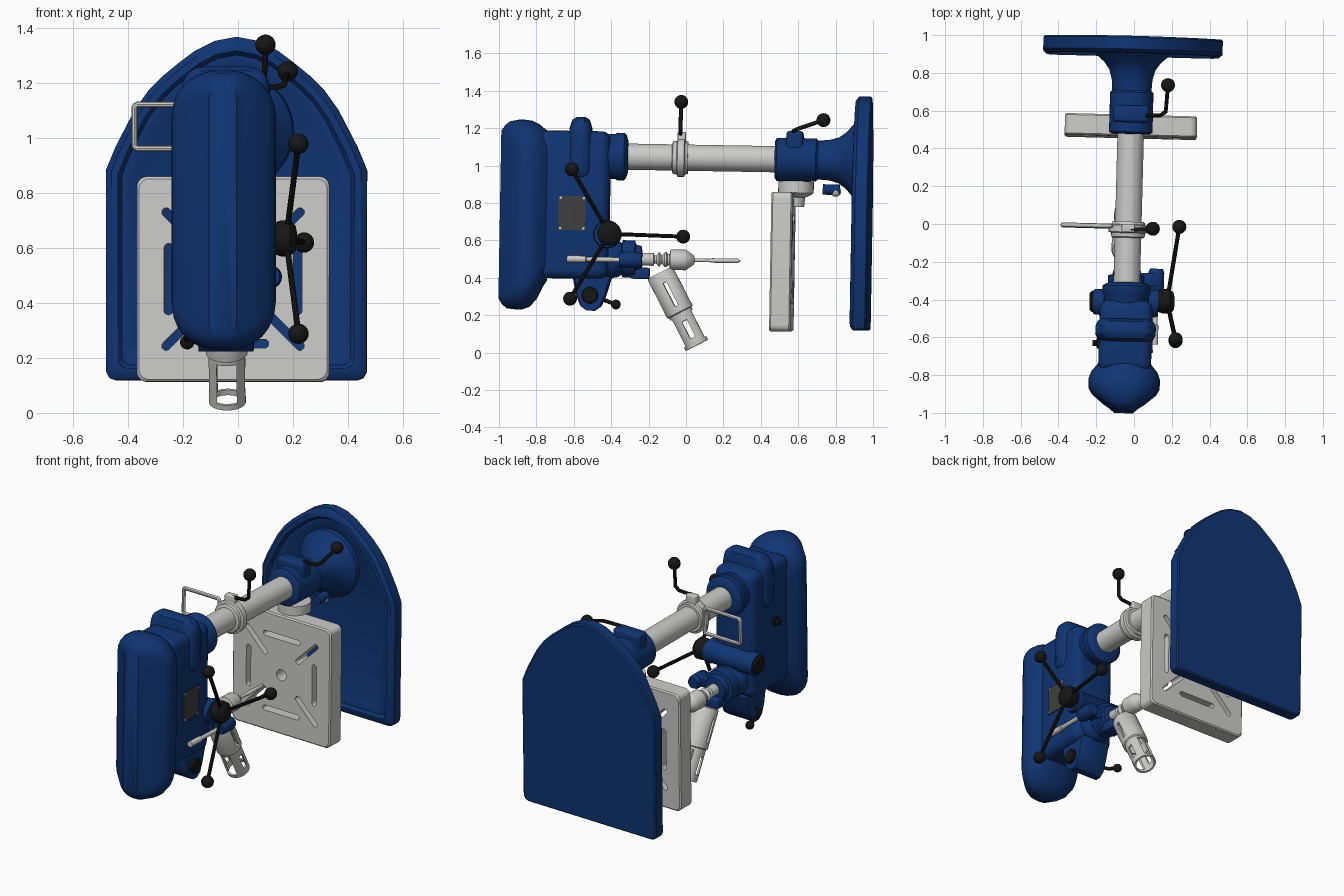
import bpy, bmesh, math
from mathutils import Matrix, Vector

if "Cube" in bpy.data.objects:
    bpy.data.objects.remove(bpy.data.objects["Cube"])


def material(name, rgb):
    m = bpy.data.materials.new(name)
    m.use_nodes = True
    m.diffuse_color = (*rgb, 1)
    m.node_tree.nodes["Principled BSDF"].inputs["Base Color"].default_value = (*rgb, 1)
    return m


BLUE = material("blue paint", (0.005, 0.035, 0.17))
GREY = material("light grey metal", (0.6, 0.6, 0.59))
BLACK = material("black plastic", (0.008, 0.008, 0.008))
DARK = material("dark plate", (0.05, 0.05, 0.05))
parts = []


def add(name, bm, mat):
    bmesh.ops.recalc_face_normals(bm, faces=bm.faces)
    me = bpy.data.meshes.new(name)
    bm.to_mesh(me)
    bm.free()
    me.materials.append(mat)
    ob = bpy.data.objects.new(name, me)
    bpy.context.collection.objects.link(ob)
    parts.append(ob)
    return ob


def skin(name, rings, mat):
    """Surface through equal rings of points, capped at both ends."""
    bm = bmesh.new()
    rows = [[bm.verts.new(p) for p in ring] for ring in rings]
    n = len(rows[0])
    for a, b in zip(rows, rows[1:]):
        for i in range(n):
            bm.faces.new((a[i], a[(i + 1) % n], b[(i + 1) % n], b[i]))
    bm.faces.new(rows[0])
    bm.faces.new(rows[-1])
    return add(name, bm, mat)


def lathe(name, profile, origin, axis, mat, n=32):
    """Turned part: profile holds (distance along axis, radius)."""
    turn = Vector(axis).to_track_quat("Z", "Y")
    angles = [math.tau * i / n for i in range(n)]
    return skin(name, [[Vector(origin) + turn @ Vector((r * math.cos(a), r * math.sin(a), t))
                        for a in angles] for t, r in profile], mat)


def rounded(y, hw, zb, zt, r):
    """Rounded rectangle ring in the xz plane."""
    ring = []
    for q, (sx, z) in enumerate([(1, zt - r), (-1, zt - r), (-1, zb + r), (1, zb + r)]):
        for k in range(7):
            a = math.pi / 2 * (q + k / 6)
            ring.append((sx * (hw - r) + r * math.cos(a), y, z + r * math.sin(a)))
    return ring


def box(name, centre, half, bevel, mat):
    bm = bmesh.new()
    bmesh.ops.create_cube(bm, size=2)
    bmesh.ops.scale(bm, vec=half, verts=bm.verts)
    bmesh.ops.translate(bm, vec=centre, verts=bm.verts)
    if bevel:
        bmesh.ops.bevel(bm, geom=bm.edges[:], offset=bevel, segments=4, profile=0.5, affect="EDGES")
    return add(name, bm, mat)


def ball(name, centre, r, mat):
    bm = bmesh.new()
    bmesh.ops.create_uvsphere(bm, u_segments=20, v_segments=12, radius=r)
    bmesh.ops.translate(bm, vec=centre, verts=bm.verts)
    return add(name, bm, mat)


def rod(name, points, r, mat, closed=False):
    cu = bpy.data.curves.new(name, "CURVE")
    cu.dimensions = "3D"
    cu.bevel_depth, cu.bevel_resolution, cu.use_fill_caps = r, 3, True
    sp = cu.splines.new("POLY")
    sp.points.add(len(points) - 1)
    for p, co in zip(sp.points, points):
        p.co = (*co, 1)
    sp.use_cyclic_u = closed
    cu.materials.append(mat)
    ob = bpy.data.objects.new(name, cu)
    bpy.context.collection.objects.link(ob)
    parts.append(ob)


def cut(target, cutters):
    bpy.context.view_layer.objects.active = target
    for c in cutters:
        m = target.modifiers.new("cut", "BOOLEAN")
        m.operation, m.object, m.solver = "DIFFERENCE", c, "EXACT"
        bpy.ops.object.modifier_apply(modifier=m.name)
        parts.remove(c)
        bpy.data.objects.remove(c)


Y = (0, 1, 0)
AXIS = (0, 0, 1.042)       # column axis
QUILL = (0, 0, 0.495)      # spindle axis

# Arched base plate with stepped rim
side = [(0.44, .135), (0.462, .143), (0.474, .165), (0.475, .9), (0.44, .985), (0.37, 1.12),
        (0.32, 1.19), (0.265, 1.245), (0.21, 1.29), (0.15, 1.335), (0.08, 1.37)]
outline = side + [(0, 1.385)] + [(-x, z) for x, z in reversed(side)]
plate = [[(x * (1 - d / .475), y, .7 + (z - .7) * (1 - d / .6)) for x, z in outline]
         for y, d in [(.985, .008), (.977, 0), (.915, 0), (.897, .02), (.895, .045),
                      (.915, .058), (.915, .09), (.925, .105)]]
skin("base_plate", plate, BLUE)
lathe("base_flange", [(.47, .1), (.48, .115), (.69, .115), (.7, .104), (.76, .108), (.81, .122),
                      (.85, .15), (.88, .185), (.9, .205), (.93, .21)], AXIS, Y, BLUE, 40)
box("base_clamp", (0, .575, 1.14), (.095, .045, .055), .02, BLUE)
lathe("base_screw", [(0, .028), (.09, .028)], (.05, .73, .885), Y, BLUE, 16)
ball("base_screw_tip", (.05, .8, .875), .028, GREY)

# Column with clamp collar and loop handle
lathe("column", [(-.5, .07), (.6, .07)], AXIS, Y, GREY, 40)
lathe("column_collar", [(-.08, .078), (-.075, .088), (-.055, .09), (-.05, .103), (-.015, .103),
                        (-.01, .09), (.005, .086)], AXIS, Y, GREY)
box("collar_ear", (0, -.03, 1.15), (.035, .022, .03), .006, GREY)
loop = [(sx * .115 + dx * sx - .22, -.02, 1.042 + sz * .068 + dz * sz) for sx, sz, seq in
        [(1, 1, 0), (-1, 1, 1), (-1, -1, 0), (1, -1, 1)]
        for dx, dz in ([(.012, 0), (.008, .008), (0, .012)][::-1 if seq else 1])]
rod("loop_handle", loop, .012, GREY, True)

# Table with through slots
table = skin("table", [rounded(y, hw, .495 - .023 - hw, .495 + .023 + hw, .035) for y, hw in
                       [(.463, .342), (.471, .35), (.568, .35), (.576, .342)]], GREY)
slots = [lathe("slot_cutter", [(.3, .035), (.7, .035)], QUILL, Y, GREY)]
for k in range(8):
    diagonal = k % 2
    half = .105 if diagonal else .13
    s = skin("slot_cutter", [rounded(y, .016, -half, half, .0155) for y in (.3, .7)], GREY)
    out = .255 if diagonal else .235
    turn = Matrix.Rotation(k * math.pi / 4, 4, "Y")
    place = Matrix.Translation((0, 0, out))
    if not diagonal:
        place = place @ Matrix.Rotation(math.pi / 2, 4, "Y")
    s.data.transform(Matrix.Translation(QUILL) @ turn @ place)
    slots.append(s)
cut(table, slots)
lathe("table_mount", [(0, .045), (.05, .05), (.06, .075), (.075, .095), (.135, .095)],
      (0, .585, .79), (0, 0, 1), GREY)

# Head: front cover, body, column sleeve and rib
skin("front_cover", [rounded(y, hw, zb, zt, hw * .85) for y, hw, zb, zt in
                     [(-.995, .05, .27, 1.17), (-.975, .072, .24, 1.2), (-.95, .11, .22, 1.22),
                      (-.9, .17, .215, 1.23), (-.87, .187, .215, 1.23), (-.83, .19, .23, 1.225),
                      (-.79, .175, .275, 1.205), (-.76, .15, .34, 1.18), (-.74, .135, .37, 1.17)]], BLUE)
box("head_body", (0, -.6, .78), (.14, .19, .395), .05, BLUE)
lathe("column_sleeve", [(-.5, .12), (-.385, .12), (-.375, .127), (-.335, .127), (-.325, .115),
                        (-.315, .085)], AXIS, Y, BLUE, 40)
skin("head_rib", [rounded(y, hw, .9, zt, .08) for y, hw, zt in
                  [(-.63, .13, 1.19), (-.615, .148, 1.235), (-.59, .16, 1.25), (-.55, .16, 1.25),
                   (-.525, .148, 1.235), (-.51, .13, 1.19)]], BLUE)

# Label plate with corner screws
box("label_plate", (.1415, -.607, .735), (.004, .072, .091), 0, DARK)
for sy in (-1, 1):
    for sz in (-1, 1):
        lathe("label_screw", [(0, .007), (.006, .007)],
              (.142, -.607 + sy * .062, .735 + sz * .081), (1, 0, 0), GREY, 10)

# Quill housing, spindle, chuck and bit
lathe("quill_housing", [(-.75, .105), (-.4, .105), (-.36, .098), (-.34, .085), (-.335, .1),
                        (-.27, .1), (-.265, .078), (-.235, .07), (-.23, .04)], QUILL, Y, BLUE)
lathe("spindle_and_chuck", [(-.25, .034), (-.17, .034), (-.165, .022), (-.155, .022), (-.14, .04),
                            (-.125, .022), (-.11, .04), (-.1, .04), (-.095, .03), (-.085, .03),
                            (-.08, .055), (0, .055), (.01, .05), (.045, .025), (.05, .012)],
      QUILL, Y, GREY)
lathe("drill_bit", [(.04, .009), (.13, .009), (.14, .012), (.28, .012), (.295, .002)],
      QUILL, Y, GREY, 12)

# Depth stop
lathe("depth_rod", [(-.63, .018), (-.53, .018), (-.525, .013), (-.27, .013)],
      (.155, 0, .49), Y, GREY, 16)
lathe("depth_bracket", [(-.35, .036), (-.33, .042), (-.25, .042), (-.23, .034)],
      (.155, 0, .49), Y, BLUE, 20)
box("depth_bracket_arm", (.09, -.29, .5), (.07, .035, .035), .01, BLUE)
box("guard_arm", (0, -.24, .42), (.05, .05, .03), .01, BLUE)

# Feed shaft housing and lower lug
lathe("feed_housing", [(-.175, .062), (-.165, .068), (.13, .068), (.15, .075), (.17, .07)],
      (0, -.415, .625), (1, 0, 0), BLUE)
skin("lower_lug", [[(x, -.5 + s * py, z) for py, z in
                    [(-.1, .4), (-.08, .3), (-.055, .24), (-.02, .215), (.02, .215),
                     (.055, .24), (.08, .3), (.11, .4)]]
                   for x, s in [(-.1, .9), (-.085, 1), (.085, 1), (.1, .9)]], BLUE)

# Tilted chuck guard: hollow sleeve with windows
top, along = Vector((-.01, -.135, .425)), Vector((0, .205, -.385))
guard = lathe("chuck_guard", [(0, .07), (.01, .076), (.235, .076), (.24, .067), (.436, .067)],
              top, along, GREY)
cutters = [lathe("guard_cutter", [(.02, .056), (.5, .056)], top, along, GREY)]
tilt_guard = Matrix.Translation(top) @ along.to_track_quat("Z", "Y").to_matrix().to_4x4()
for centre, half in [((0, 0, .335), (.036, .2, .08)), ((0, 0, .13), (.2, .01, .07)),
                     ((0, 0, .34), (.2, .015, .05))]:
    c = box("guard_cutter", centre, half, 0, GREY)
    c.data.transform(tilt_guard)
    cutters.append(c)
cut(guard, cutters)

# The axis of the machine leans slightly
lean = (Matrix.Translation((-.03, 0, .69)) @ Matrix.Rotation(math.radians(-1.5), 4, "Z")
        @ Matrix.Rotation(math.radians(-1), 4, "X") @ Matrix.Translation((0, 0, -.69)))
for ob in parts:
    ob.matrix_world = lean

# Black feed hub, spokes and knobs
hub = (.175, -.41, .635)
lathe("feed_hub", [(-.05, .055), (-.02, .065), (.015, .065), (.035, .045), (.04, .02)],
      hub, (1, 0, 0), BLACK)
levers = {
    "feed_spoke_upper": [hub, (.22, -.61, .98)],
    "feed_spoke_rear": [hub, (.24, -.015, .62)],
    "feed_spoke_lower": [hub, (.22, -.62, .288)],
    "collar_lever": [(-.02, -.03, 1.17), (.07, -.03, 1.175), (.095, -.03, 1.195), (.1, -.025, 1.34)],
    "base_lever": [(.06, .575, 1.185), (.14, .575, 1.185), (.168, .595, 1.195), (.18, .735, 1.243)],
    "lug_lever": [(-.12, -.5, .31), (-.17, -.49, .305), (-.185, -.46, .29), (-.185, -.375, .257)],
}
for name, path in levers.items():
    rod(name, path, .011, BLACK)
    ball(name + "_knob", path[-1], .026 if name == "lug_lever" else .037, BLACK)
lathe("feed_end_cap", [(0, .055), (.025, .055), (.035, .045)], (-.2, -.41, .635), (-1, 0, 0), BLACK)
lathe("lug_cap", [(0, .045), (.02, .045), (.025, .038)], (.05, -.515, .307), (1, 0, 0), BLACK)
lathe("power_switch", [(0, .03), (.02, .03), (.025, .015), (.045, .015)],
      (-.175, -.63, .82), (-1, 0, 0), BLACK, 16)

# Mesh conversion and shading
bpy.ops.object.select_all(action="DESELECT")
for ob in parts:
    ob.select_set(True)
bpy.context.view_layer.objects.active = parts[0]
bpy.ops.object.convert(target="MESH")
bpy.ops.object.shade_smooth_by_angle(angle=math.radians(35))
